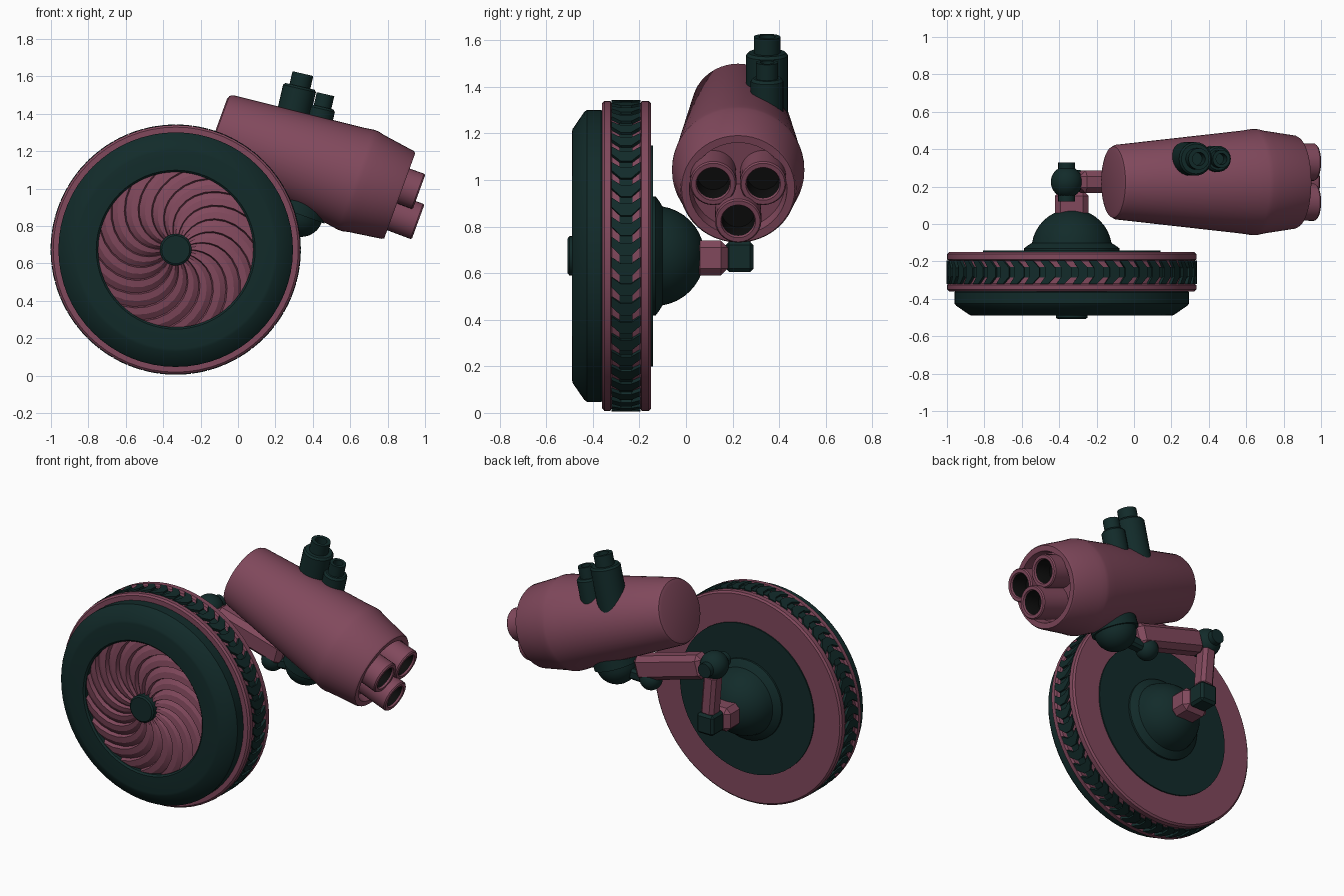
import bpy, bmesh, math
from mathutils import Vector, Matrix

if "Cube" in bpy.data.objects:
    bpy.data.objects.remove(bpy.data.objects["Cube"])

def material(name, rgb):
    m = bpy.data.materials.new(name)
    m.diffuse_color = (*rgb, 1)
    m.use_nodes = True
    m.node_tree.nodes["Principled BSDF"].inputs["Base Color"].default_value = m.diffuse_color
    return m

PINK = material("dusty rose", (0.22, 0.066, 0.108))
DARK = material("dark teal", (0.006, 0.024, 0.023))
BLACK = material("bore black", (0.004, 0.004, 0.004))

def finish(name, bm, mats, angle=32):
    bmesh.ops.recalc_face_normals(bm, faces=bm.faces)
    me = bpy.data.meshes.new(name)
    bm.to_mesh(me)
    bm.free()
    ob = bpy.data.objects.new(name, me)
    bpy.context.collection.objects.link(ob)
    for m in mats:
        me.materials.append(m)
    bpy.ops.object.select_all(action='DESELECT')
    ob.select_set(True)
    bpy.context.view_layer.objects.active = ob
    bpy.ops.object.shade_smooth_by_angle(angle=math.radians(angle))
    return ob

def lathe(name, profile, origin, axis, mats, n=32, bands=None):
    """Spin (radius, height) points round an axis; bands gives a material per band."""
    M = Matrix.Translation(origin) @ Vector(axis).to_track_quat('Z', 'Y').to_matrix().to_4x4()
    bm = bmesh.new()
    rings = []
    for r, h in profile:
        count = 1 if r == 0 else n
        rings.append([bm.verts.new(M @ Vector((r * math.cos(a), r * math.sin(a), h)))
                      for a in (2 * math.pi * i / n for i in range(count))])
    for k, (A, B) in enumerate(zip(rings, rings[1:])):
        for i in range(n):
            j = (i + 1) % n
            quad = [A[i % len(A)], A[j % len(A)], B[j % len(B)], B[i % len(B)]]
            f = bm.faces.new(list(dict.fromkeys(quad)))
            f.material_index = bands[k] if bands else 0
    return finish(name, bm, mats)

def beam(name, a, b, width, depth, mat, bevel=0.015, up='Y'):
    """Bevelled bar running from a to b."""
    a, b = Vector(a), Vector(b)
    M = Matrix.Translation((a + b) / 2) @ (b - a).to_track_quat('Z', up).to_matrix().to_4x4()
    bm = bmesh.new()
    bmesh.ops.create_cube(bm, size=1)
    bmesh.ops.scale(bm, vec=(width, depth, (b - a).length), verts=bm.verts)
    bmesh.ops.bevel(bm, geom=bm.edges[:], offset=bevel, segments=1, affect='EDGES')
    bm.transform(M)
    return finish(name, bm, [mat], 25)

def dome(r, steps=8, squash=1.0, base=0.0):
    return [(r * math.cos(t), base + squash * r * math.sin(t)) if i < steps else (0, base + squash * r)
            for i, t in ((i, i * math.pi / 2 / steps) for i in range(steps + 1))]

def ball(name, centre, r, mat):
    upper = dome(r)
    return lathe(name, [(q, -h) for q, h in reversed(upper)] + upper[1:], centre, (0, 0, 1), [mat], 24)

# ---- wheel, spun round the y axis
WX, WZ = -0.333, 0.674
HUB = (WX, 0, WZ)
Y = (0, 1, 0)
lathe("tyre", [(0, -0.36), (0.655, -0.36), (0.666, -0.35), (0.666, -0.325), (0.652, -0.318),
               (0.652, -0.285), (0.658, -0.285), (0.658, -0.23), (0.652, -0.23), (0.652, -0.197),
               (0.666, -0.19), (0.666, -0.16), (0.655, -0.15), (0.475, -0.15), (0.475, -0.142), (0, -0.142)],
      HUB, Y, [PINK, DARK], 64, [0, 0, 0, 0, 0, 1, 1, 1, 0, 0, 0, 0, 0, 1, 1])
lathe("front_cover", [(0.62, -0.355), (0.627, -0.365), (0.627, -0.425), (0.618, -0.437), (0.545, -0.487),
                      (0.53, -0.49), (0.425, -0.49), (0.415, -0.48), (0.415, -0.40)], HUB, Y, [DARK], 64)
lathe("hub_cap", [(0, -0.508), (0.075, -0.508), (0.085, -0.5), (0.085, -0.4)], HUB, Y, [DARK], 32)

# arrow-shaped tread plates
bm = bmesh.new()
TEETH = 48
outline = [(-0.32, 0.45), (-0.32, 0.95), (-0.28, 0.62), (-0.235, 0.62), (-0.195, 0.95), (-0.195, 0.45),
           (-0.235, 0.0), (-0.28, 0.0)]
for k in range(TEETH):
    loops = []
    for r in (0.650, 0.669):
        loops.append([bm.verts.new((WX + r * math.cos(t), y, WZ + r * math.sin(t)))
                      for y, t in ((y, (k + u) * 2 * math.pi / TEETH) for y, u in outline)])
    low, top = loops
    for q in ((0, 1, 2, 7), (7, 2, 3, 6), (6, 3, 4, 5)):
        bm.faces.new([top[i] for i in q])
        bm.faces.new([low[i] for i in reversed(q)])
    for i in range(8):
        j = (i + 1) % 8
        bm.faces.new([low[i], low[j], top[j], top[i]])
finish("tread", bm, [DARK])

# swirled fan: overlapping slanted blades
bm = bmesh.new()
BLADES, NR = 18, 9
for k in range(BLADES):
    cols = []
    for u, y in ((0, -0.478), (0.5, -0.472), (0.9, -0.452), (1, -0.478)):
        col = []
        for i in range(NR + 1):
            f = i / NR
            r = 0.07 + 0.35 * f
            a = (k + u) * 2 * math.pi / BLADES - 0.95 * f ** 1.6
            col.append(bm.verts.new((WX + r * math.cos(a), y, WZ + r * math.sin(a))))
        cols.append(col)
    for A, B in zip(cols, cols[1:]):
        for i in range(NR):
            bm.faces.new([A[i], B[i], B[i + 1], A[i + 1]])
bmesh.ops.remove_doubles(bm, verts=bm.verts, dist=0.0005)
finish("fan", bm, [PINK], 25)

# rear dome with its flange
lathe("rear_dome", [(0.255, -0.145), (0.255, -0.13), (0.235, -0.115)] + dome(0.215, 10, 1.0, -0.135)[1:],
      HUB, Y, [DARK], 40)

# ---- folding arm
beam("dome_bracket", (WX, 0.03, 0.665), (WX, 0.18, 0.665), 0.18, 0.15, PINK, 0.03, 'Y')
beam("wrist_block", (WX, 0.23, 0.605), (WX, 0.23, 0.735), 0.12, 0.12, DARK)
beam("lower_strut", (WX, 0.23, 0.72), (-0.355, 0.23, 0.99), 0.10, 0.09, PINK, 0.02)
ball("elbow", (-0.36, 0.225, 1.04), 0.085, DARK)
lathe("elbow_pin", [(0, -0.105), (0.045, -0.105), (0.045, 0.105), (0, 0.105)], (-0.36, 0.225, 1.04), Y, [DARK], 20)
beam("upper_strut", (-0.30, 0.225, 1.02), (0.18, 0.225, 0.885), 0.12, 0.15, PINK, 0.03)
ball("shoulder", (0.09, 0.225, 0.83), 0.068, DARK)
beam("shoulder_link", (0.09, 0.225, 0.83), (0.30, 0.225, 0.84), 0.07, 0.07, DARK)

# ---- body, spun round a tilted axis
TILT = math.radians(20)
D = Vector((math.cos(TILT), 0, -math.sin(TILT)))
N = Vector((math.sin(TILT), 0, math.cos(TILT)))
FACE = Vector((0.865, 0.224, 0.9625))
lathe("body", [(0, -1.045), (0.17, -1.045), (0.19, -1.038), (0.2, -1.02), (0.275, -0.31), (0.284, -0.25),
               (0.284, -0.225), (0.276, -0.19), (0.25, -0.012), (0.243, 0), (0.21, 0), (0.2, -0.06), (0, -0.06)],
      FACE, D, [PINK], 48)
lathe("body_mount", [(0, -0.06), (0.14, -0.06), (0.14, 0.015)] + dome(0.125, 8, 0.95, 0.015),
      (0.335, 0.224, 0.875), -N, [DARK], 32)

# three barrels with open bores
for name, side, lift, reach in (("lower_barrel", 0, -0.098, 0.14), ("left_barrel", -0.107, 0.055, 0.09),
                                ("right_barrel", 0.107, 0.055, 0.09)):
    lathe(name, [(0, -0.08), (0.098, -0.08), (0.1, reach - 0.008), (0.094, reach), (0.075, reach),
                 (0.07, reach - 0.01), (0.07, reach - 0.12), (0, reach - 0.12)],
          FACE + Vector((0, side, 0)) + N * lift, D, [PINK, BLACK], 28, [0, 0, 0, 0, 0, 1, 1])

# two stepped pipes on top
LEAN = Vector((math.sin(math.radians(13)), 0, math.cos(math.radians(13))))
for name, tip, wide, slim, step in (("tall_pipe", (0.347, 0.348, 1.615), 0.09, 0.057, 0.07),
                                    ("short_pipe", (0.468, 0.348, 1.505), 0.07, 0.048, 0.07)):
    lathe(name, [(0, -0.4), (wide, -0.4), (wide, -step - 0.012), (wide - 0.01, -step), (slim, -step),
                 (slim, 0), (slim * 0.62, 0), (slim * 0.62, -0.08), (0, -0.08)], tip, LEAN, [DARK], 24)
